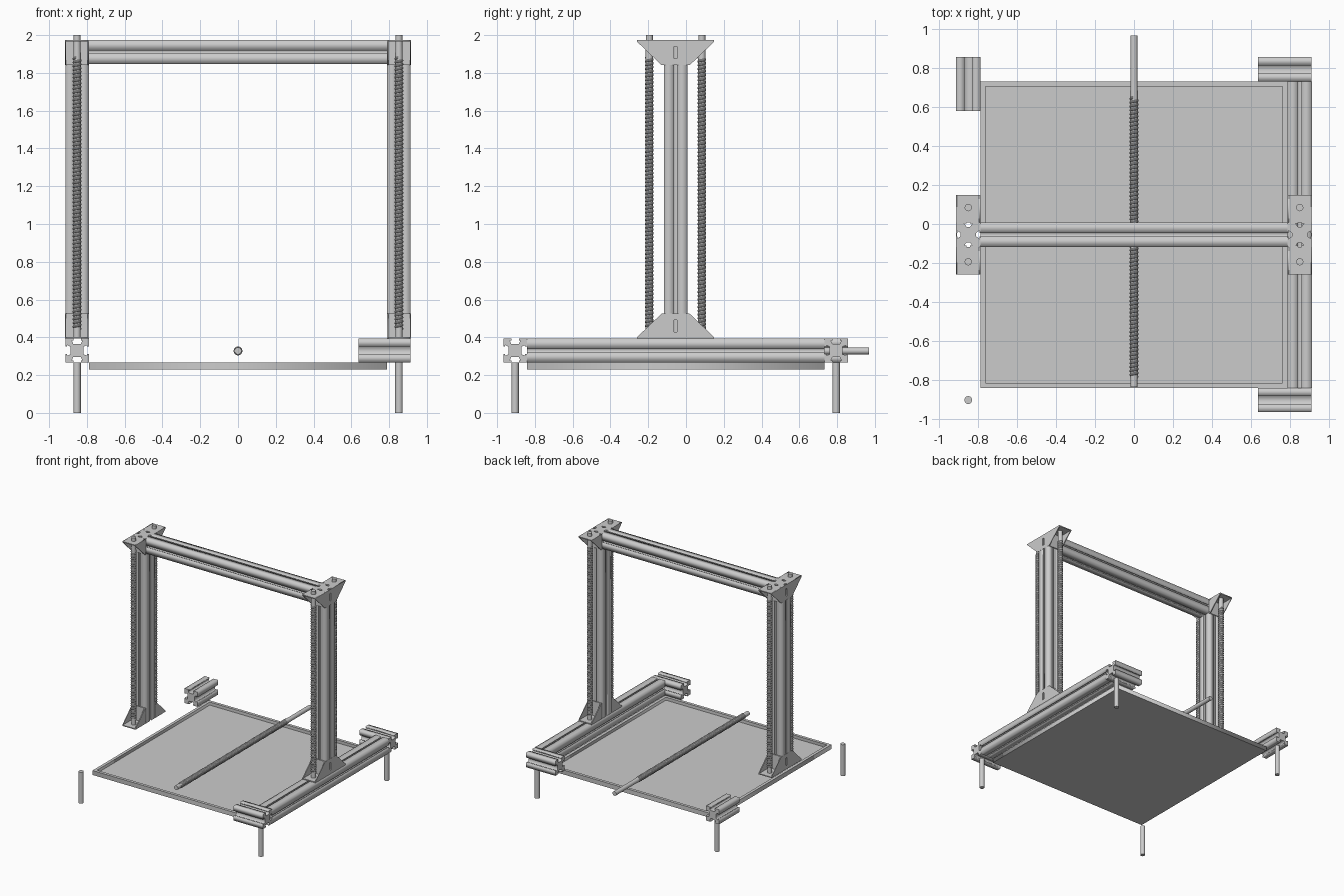
import bpy, bmesh, math
from mathutils import Matrix, Vector

if "Cube" in bpy.data.objects:
    bpy.data.objects.remove(bpy.data.objects["Cube"])

CY = -0.055          # symmetry plane in y
PX = 0.852           # post, rail and leg centre in x
W = 0.0625           # half width of the extrusions
Z0, Z1 = 0.393, 1.973
RAIL_Z = Z0 - W

AXES = {
    'z': Matrix.Identity(4),
    'x': Matrix(((0, 0, 1, 0), (1, 0, 0, 0), (0, 1, 0, 0), (0, 0, 0, 1))),
    'y': Matrix(((1, 0, 0, 0), (0, 0, -1, 0), (0, 1, 0, 0), (0, 0, 0, 1))),
}


def add(name, mesh, smooth=False):
    if smooth:
        mesh.shade_smooth()
        mesh.set_sharp_from_angle(angle=math.radians(35))
    ob = bpy.data.objects.new(name, mesh)
    bpy.context.collection.objects.link(ob)
    return ob


def prism_mesh(loops, length, axis, centre):
    """Extrude flat outlines (first is the edge, the rest are holes)."""
    cu = bpy.data.curves.new("outline", 'CURVE')
    cu.dimensions, cu.fill_mode, cu.extrude = '2D', 'BOTH', length / 2
    for pts in loops:
        sp = cu.splines.new('POLY')
        sp.points.add(len(pts) - 1)
        for p, (u, v) in zip(sp.points, pts):
            p.co = (u, v, 0, 1)
        sp.use_cyclic_u = True
    tmp = bpy.data.objects.new("outline", cu)
    bpy.context.collection.objects.link(tmp)
    dg = bpy.context.evaluated_depsgraph_get()
    me = bpy.data.meshes.new_from_object(tmp.evaluated_get(dg))
    bpy.data.objects.remove(tmp)
    bpy.data.curves.remove(cu)
    bm = bmesh.new()
    bm.from_mesh(me)
    bmesh.ops.remove_doubles(bm, verts=bm.verts, dist=1e-5)
    bmesh.ops.recalc_face_normals(bm, faces=bm.faces)
    bm.transform(Matrix.Translation(centre) @ AXES[axis])
    bm.to_mesh(me)
    bm.free()
    return me


def slot_profile(opening, lip, cavity, depth):
    """Square extrusion outline with one undercut slot per side."""
    side = [(W, -W), (W, -opening), (W - lip, -opening), (W - lip, -cavity),
            (W - depth, -opening), (W - depth, opening),
            (W - lip, cavity), (W - lip, opening), (W, opening)]
    out = []
    for k in range(4):
        c, s = round(math.cos(k * math.pi / 2)), round(math.sin(k * math.pi / 2))
        out += [(x * c - y * s, x * s + y * c) for x, y in side]
    return out


BEAM = slot_profile(0.008, 0.006, 0.022, 0.022)
BLOCK = slot_profile(0.02, 0.01, 0.028, 0.028)


def extrusion(name, profile, length, axis, centre):
    add(name, prism_mesh([profile], length, axis, centre))


def lathe(bm, rings, n=24):
    """Closed round bar along z from (z, radius) rings."""
    prev = None
    for i, (z, r) in enumerate(rings):
        ring = [bm.verts.new((r * math.cos(2 * math.pi * k / n),
                              r * math.sin(2 * math.pi * k / n), z)) for k in range(n)]
        if prev:
            for k in range(n):
                j = (k + 1) % n
                bm.faces.new((prev[k], prev[j], ring[j], ring[k]))
        if i == 0:
            bm.faces.new(ring[::-1])
        prev = ring
    bm.faces.new(prev)


def screw_mesh(length, start, end, pitch=0.02, n=14):
    """Bar with plain ends and a raised helical thread."""
    bm = bmesh.new()
    lathe(bm, [(0, 0.0185), (start, 0.0185), (start, 0.0198),
               (end, 0.0198), (end + 0.06, 0.0185), (length, 0.0185)])
    prof = [(0.019, 0), (0.0237, 0.25), (0.0237, 0.5), (0.019, 0.75)]
    prev = None
    for i in range(int((end - start - pitch) / pitch * n) + 1):
        a = 2 * math.pi * i / n
        cur = [bm.verts.new((r * math.cos(a), r * math.sin(a),
                             start + pitch * (i / n + h))) for r, h in prof]
        if prev:
            for k in range(3):
                bm.faces.new((prev[k], cur[k], cur[k + 1], prev[k + 1]))
        prev = cur
    me = bpy.data.meshes.new("screw")
    bm.to_mesh(me)
    bm.free()
    return me


def rect(x0, x1, y0, y1):
    return [(x0, y0), (x1, y0), (x1, y1), (x0, y1)]


# Shallow tray: floor and raised rim
T, RIM = 0.788, 0.025
outer, inner = rect(-T, T, -T, T), rect(RIM - T, T - RIM, RIM - T, T - RIM)
add("tray_floor", prism_mesh([outer], 0.012, 'z', (0, CY, 0.236)))
add("tray_rim", prism_mesh([outer, inner], 0.026, 'z', (0, CY, 0.255)))

# Round legs
for sx, xn in ((-1, "left"), (1, "right")):
    for sy, yn in ((-1, "front"), (1, "back")):
        bm = bmesh.new()
        lathe(bm, [(0, 0.02), (0.268, 0.02)])
        me = bpy.data.meshes.new("leg")
        bm.to_mesh(me)
        bm.free()
        leg = add(f"{yn}_{xn}_leg", me, True)
        leg.location = (sx * PX, CY + sy * 0.85, 0)

# Right rail and the short corner blocks
extrusion("right_rail", BEAM, 1.576, 'y', (PX, CY, RAIL_Z))
extrusion("front_right_block", BLOCK, 0.276, 'x', (0.775, CY - 0.85, RAIL_Z))
extrusion("back_right_block", BLOCK, 0.276, 'x', (0.775, CY + 0.85, RAIL_Z))
extrusion("back_left_block", BLOCK, 0.276, 'y', (-PX, 0.72, RAIL_Z))

# Gantry posts and crossbeam
for sx, xn in ((-1, "left"), (1, "right")):
    extrusion(f"{xn}_post", BEAM, Z1 - Z0, 'z', (sx * PX, CY, (Z0 + Z1) / 2))
extrusion("crossbeam", BEAM, 2 * (PX - W), 'x', (0, CY, Z1 - W))

# Hollow gusset brackets: local origin at the post foot, +x outwards
G, H, TH = 0.204, 0.132, 0.008
trapezoid = [(-G, 0), (G, 0), (G, 0.008), (W + 0.012, H), (-W - 0.012, H), (-G, 0.008)]
slot = rect(-0.008, 0.008, 0.034, 0.098)
pieces = [("outer_plate", prism_mesh([trapezoid, slot], 0.005, 'x', (0.0605, 0, 0)))]
for s, n in ((-1, "front"), (1, "back")):
    tri = [(s * W, 0), (s * G, 0), (s * G, 0.008), (s * (W + 0.012), H), (s * W, H)]
    mid = s * (W + G) / 2
    pieces += [
        (n + "_inner_web", prism_mesh([tri], TH, 'x', (-W + TH / 2, 0, 0))),
        (n + "_flange", prism_mesh([rect(-W, W, -(G - W) / 2, (G - W) / 2)],
                                   TH, 'z', (0, mid, TH / 2))),
        (n + "_back_plate", prism_mesh([rect(-W, W, 0, H)], TH, 'y',
                                       (0, s * (W + TH / 2), 0))),
    ]
for sx, xn in ((-1, "left"), (1, "right")):
    for sz, zn, z in ((1, "lower", Z0), (-1, "upper", Z1)):
        for pn, src in pieces:
            me = src.copy()
            me.transform(Matrix.Translation((sx * PX, CY, z)) @
                         Matrix.Diagonal((sx, 1, sz, 1)))
            if sx * sz < 0:
                me.flip_normals()
            add(f"{xn}_{zn}_bracket_{pn}", me)

# Vertical lead screws
vertical = screw_mesh(2.0 - Z0, 0.045, 1.5)
for sx, xn in ((-1, "left"), (1, "right")):
    for sy, yn in ((-1, "front"), (1, "back")):
        ob = add(f"{xn}_{yn}_lead_screw", vertical, True)
        ob.location = (sx * PX, CY + sy * 0.139, Z0)

# Bed lead screw running front to back
bed = add("bed_lead_screw", screw_mesh(1.806, 0.045, 1.5), True)
bed.location = Vector((0, -0.838, 0.328))
bed.rotation_euler = (-math.pi / 2, 0, 0)
